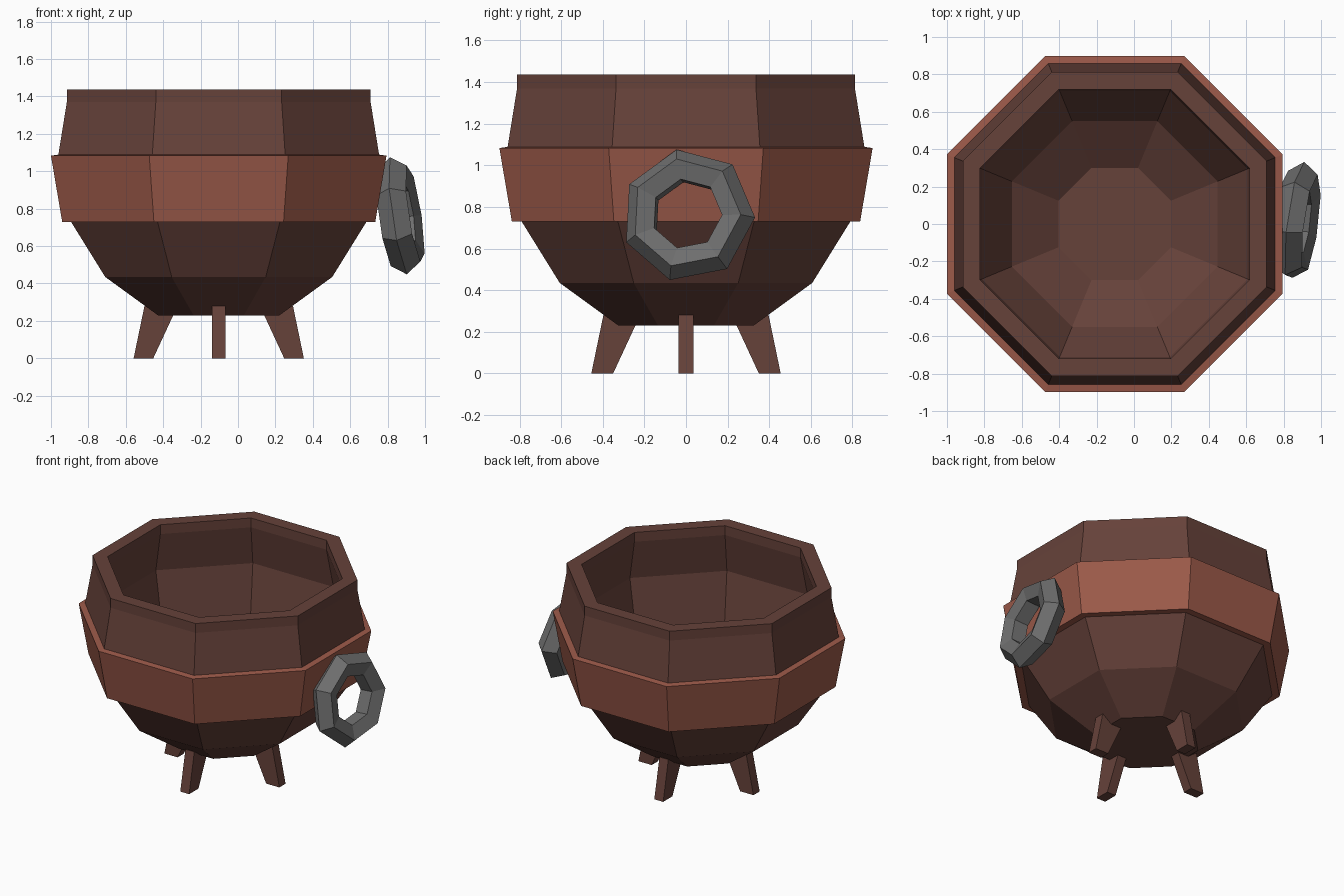
import bpy, math
from mathutils import Matrix, Vector

cube = bpy.data.objects.get("Cube")
if cube:
    bpy.data.objects.remove(cube, do_unlink=True)

CENTRE = Vector((-0.103, 0, 0))
SIDES = 8


def material(name, rgb):
    m = bpy.data.materials.new(name)
    m.use_nodes = True
    m.diffuse_color = (*rgb, 1)
    m.node_tree.nodes["Principled BSDF"].inputs["Base Color"].default_value = (*rgb, 1)
    return m


dark_wood = material("dark brown", (0.133, 0.054, 0.042))
red_wood = material("reddish brown", (0.328, 0.100, 0.067))
iron = material("iron grey", (0.156, 0.156, 0.156))


def make(name, verts, faces, mat):
    mesh = bpy.data.meshes.new(name)
    mesh.from_pydata(verts, [], faces)
    mesh.materials.append(mat)
    obj = bpy.data.objects.new(name, mesh)
    obj.location = CENTRE
    bpy.context.collection.objects.link(obj)
    return obj


def lathe(name, profile, mat, loop=False):
    """Octagonal turning of (flat-side distance, height) points, capped unless looped."""
    verts, faces = [], []
    for apothem, z in profile:
        r = apothem / math.cos(math.pi / SIDES)
        for i in range(SIDES):
            a = 2 * math.pi * (i + 0.5) / SIDES
            verts.append((r * math.cos(a), r * math.sin(a), z))
    rows = len(profile)
    for k in range(rows if loop else rows - 1):
        lo, hi = k * SIDES, (k + 1) % rows * SIDES
        for i in range(SIDES):
            j = (i + 1) % SIDES
            faces.append((lo + i, lo + j, hi + j, hi + i))
    if not loop:
        faces.append(tuple(reversed(range(SIDES))))
        faces.append(tuple(range((rows - 1) * SIDES, rows * SIDES)))
    return make(name, verts, faces, mat)


# Hollow bowl: up the outside, over the rim, down the inside
lathe("bowl", [(0.325, 0.23), (0.607, 0.435), (0.79, 0.73), (0.858, 1.085),
               (0.812, 1.37), (0.812, 1.437), (0.72, 1.437), (0.72, 1.37),
               (0.77, 1.09), (0.71, 0.76), (0.55, 0.49), (0.30, 0.32)], dark_wood)

# Raised band around the middle
lathe("middle_band", [(0.78, 0.73), (0.837, 0.73), (0.897, 1.083), (0.85, 1.09)],
      red_wood, loop=True)

# Four splayed feet
outline = [(0.35, 0), (0.455, 0), (0.397, 0.28), (0.22, 0.28)]
half = 0.035
for n, side in enumerate(("left", "back", "right", "front")):
    verts = [(x, y, z) for y in (-half, half) for x, z in outline]
    faces = [(0, 1, 2, 3), (7, 6, 5, 4)]
    faces += [(i, i + 4, (i + 1) % 4 + 4, (i + 1) % 4) for i in range(4)]
    foot = make(side + "_foot", verts, faces, dark_wood)
    foot.rotation_euler.z = n * math.pi / 2

# Ring handle leaning against the left side
bpy.ops.mesh.primitive_torus_add(major_segments=7, minor_segments=5,
                                 major_radius=0.24, minor_radius=0.085)
ring = bpy.context.object
ring.name = "ring_handle"
ring.data.materials.append(iron)
for p in ring.data.polygons:
    p.use_smooth = False
normal = Vector((1, -0.13, 0.15)).normalized()
across = Vector((0, 1, 0))
across = (across - normal * across.dot(normal)).normalized()
up = normal.cross(across)
basis = Matrix((across, up, normal)).transposed().to_4x4()
ring.matrix_world = (Matrix.Translation((0.867, 0.01, 0.76)) @ basis
                     @ Matrix.Rotation(math.radians(-3), 4, "Z"))
